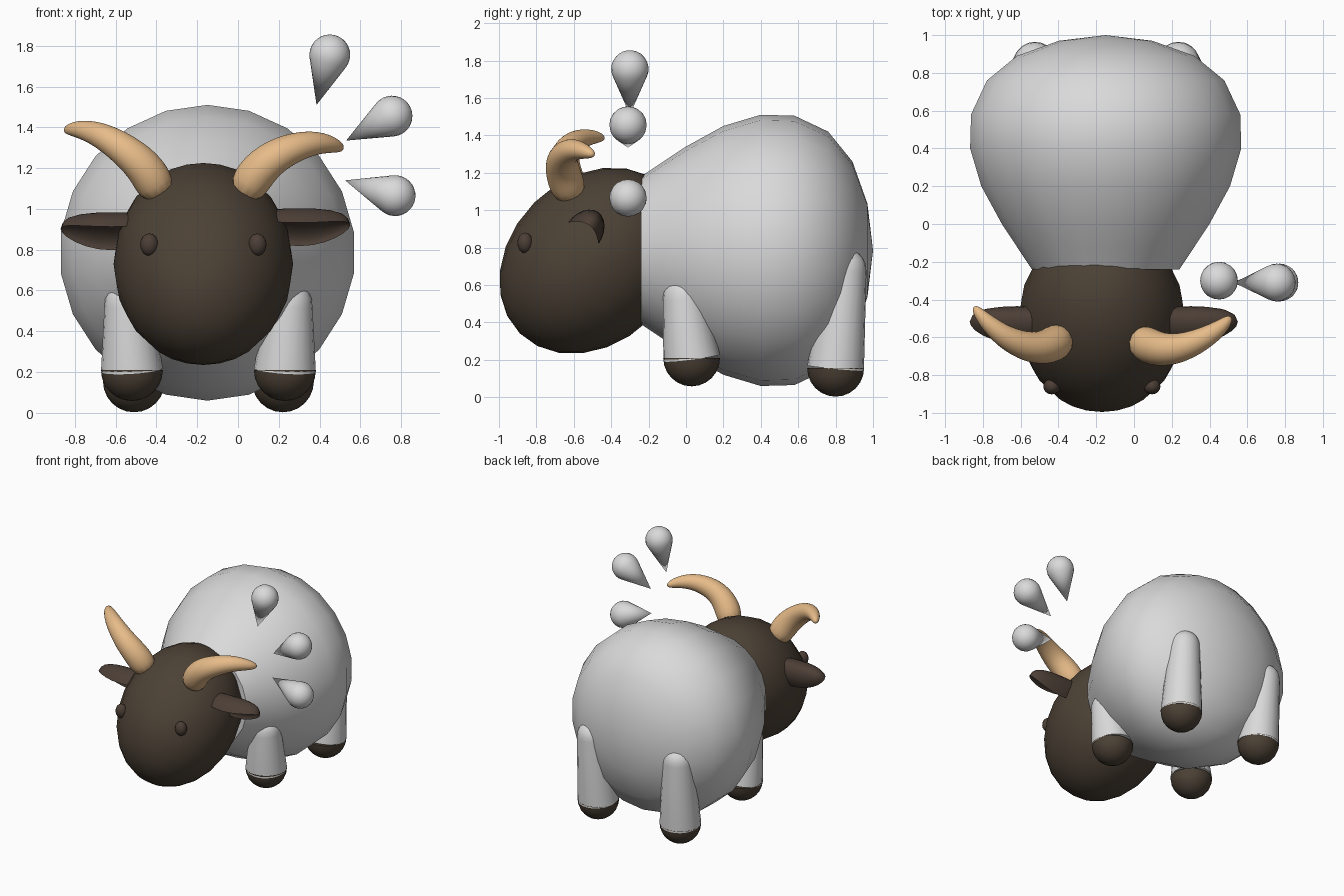
import bpy, bmesh
from math import sin, cos, pi, radians
from mathutils import Vector, Matrix

cube = bpy.data.objects.get("Cube")
if cube:
    bpy.data.objects.remove(cube, do_unlink=True)


def material(name, color):
    m = bpy.data.materials.new(name)
    m.use_nodes = True
    m.diffuse_color = (*color, 1)
    bsdf = m.node_tree.nodes["Principled BSDF"]
    bsdf.inputs["Base Color"].default_value = (*color, 1)
    bsdf.inputs["Roughness"].default_value = 0.8
    return m


WOOL = material("pale grey wool", (0.7, 0.7, 0.7))
BROWN = material("dark brown", (0.072, 0.053, 0.036))
EAR = material("reddish brown", (0.072, 0.049, 0.037))
HORN = material("tan horn", (0.8, 0.5, 0.25))


def finish(name, bm, mat, angle=50):
    bmesh.ops.recalc_face_normals(bm, faces=bm.faces)
    mesh = bpy.data.meshes.new(name)
    bm.to_mesh(mesh)
    bm.free()
    mesh.materials.append(mat)
    ob = bpy.data.objects.new(name, mesh)
    bpy.context.collection.objects.link(ob)
    bpy.ops.object.select_all(action='DESELECT')
    ob.select_set(True)
    bpy.context.view_layer.objects.active = ob
    bpy.ops.object.shade_smooth_by_angle(angle=radians(angle))
    return ob


def loft(name, rings, mat, sides=20, angle=50):
    """Skin round sections, given as (centre, radius), along a path."""
    bm = bmesh.new()
    pts = [Vector(c) for c, r in rings]
    loops = []
    for i, (c, r) in enumerate(rings):
        t = (pts[min(i + 1, len(pts) - 1)] - pts[max(i - 1, 0)]).normalized()
        u = t.cross(Vector((0, 0, 1) if abs(t.y) > 0.8 else (0, 1, 0))).normalized()
        v = u.cross(t)
        loops.append([bm.verts.new(pts[i] + r * (v * cos(a) + u * sin(a)))
                      for a in (2 * pi * k / sides for k in range(sides))])
    for a, b in zip(loops, loops[1:]):
        for k in range(sides):
            n = (k + 1) % sides
            bm.faces.new((a[k], a[n], b[n], b[k]))
    bm.faces.new(loops[0])
    bm.faces.new(loops[-1])
    bmesh.ops.remove_doubles(bm, verts=bm.verts, dist=0.0005)
    return finish(name, bm, mat, angle)


def arc(centre, axis, r, start, end, steps):
    """Sections of a ball; the angle runs from -90 (rear pole) to 90."""
    out = []
    for i in range(steps + 1):
        a = radians(start + (end - start) * i / steps)
        out.append((Vector(centre) + Vector(axis) * (r * sin(a)), r * cos(a)))
    return out


def ellipsoid(name, centre, size, mat, tilt=0, seg=24, shape=None):
    bm = bmesh.new()
    bmesh.ops.create_uvsphere(bm, u_segments=seg, v_segments=seg // 2, radius=1)
    if shape:
        for v in bm.verts:
            shape(v.co)
    bm.transform(Matrix.Translation(centre) @ Matrix.Rotation(radians(tilt), 4, 'X')
                 @ Matrix.Diagonal((*size, 1)))
    return finish(name, bm, mat)


# Body: a plump turned shape along y
profile = [(-0.24, 0.395), (-0.12, 0.475), (0, 0.555), (0.2, 0.665), (0.4, 0.725),
           (0.58, 0.72), (0.76, 0.635), (0.89, 0.475), (0.97, 0.25), (1.0, 0)]
loft("body", [((-0.15, y, 0.785), r) for y, r in profile], WOOL, 22)

# Head: egg leaning along the yz diagonal
MID = -0.17
ellipsoid("head", (MID, -0.5, 0.73), (0.44, 0.44, 0.55), BROWN, -45)


# Ears: bowls hollowed from below, with raised ends
def bowl(co):
    if co.z < 0:
        co.z *= -0.4
    co.z += 0.4 * co.x ** 2


for side, s, dz in (("left", 1, 0), ("right", -1, -0.02)):
    ellipsoid(side + "_ear", (MID + 0.01 + s * 0.46, -0.55, 0.875 + dz),
              (0.25, 0.1, 0.14), EAR, -35, 24, bowl)
    ellipsoid(side + "_eye", (MID + s * 0.265, -0.86, 0.825),
              (0.045, 0.042, 0.055), EAR, 0, 16)

# Horns: tapered curves, the right one swept a little higher
radii = (0.1, 0.1, 0.085, 0.064, 0.042, 0.018)
horns = {
    "left_horn": [(0.02, -0.61, 1.06), (0.1, -0.66, 1.2), (0.22, -0.67, 1.285),
                  (0.37, -0.61, 1.33), (0.47, -0.54, 1.315), (0.515, -0.49, 1.295)],
    "right_horn": [(-0.38, -0.6, 1.06), (-0.44, -0.65, 1.19), (-0.55, -0.66, 1.29),
                   (-0.69, -0.6, 1.375), (-0.8, -0.5, 1.395), (-0.85, -0.435, 1.385)],
}
for name, path in horns.items():
    ob = loft(name, list(zip(path, radii)), HORN, 12, 80)
    sub = ob.modifiers.new("smooth", 'SUBSURF')
    sub.levels = sub.render_levels = 2

# Legs: tapered capsules with round hooves
UP = (0, 0, 1)
for side, s in (("left", 1), ("right", -1)):
    for end, out, y, z, top_out, top_y, top_z in (
            ("front", 0.375, 0.03, 0.21, 0.395, -0.01, 0.53),
            ("back", 0.365, 0.8, 0.155, 0.38, 0.85, 0.68)):
        x = -0.145 + s * out
        r = 0.152
        loft(f"{side}_{end}_hoof", arc((x, y, z), UP, r, -90, 0, 6), BROWN)
        top = arc((-0.145 + s * top_out, top_y, top_z), UP, 0.115, 0, 90, 6)
        loft(f"{side}_{end}_leg", [((x, y, z), r)] + top, WOOL)

# Sweat drops: a ball drawn out to a point
drops = [((0.385, -0.3, 1.51), (0.45, -0.3, 1.755)),
         ((0.53, -0.31, 1.335), (0.755, -0.31, 1.455)),
         ((0.525, -0.31, 1.14), (0.77, -0.31, 1.065))]
for i, (tip, ball) in enumerate(drops):
    axis = (Vector(ball) - Vector(tip)).normalized()
    loft(f"drop_{i + 1}", [(tip, 0)] + arc(ball, axis, 0.1, -24, 90, 9), WOOL)
